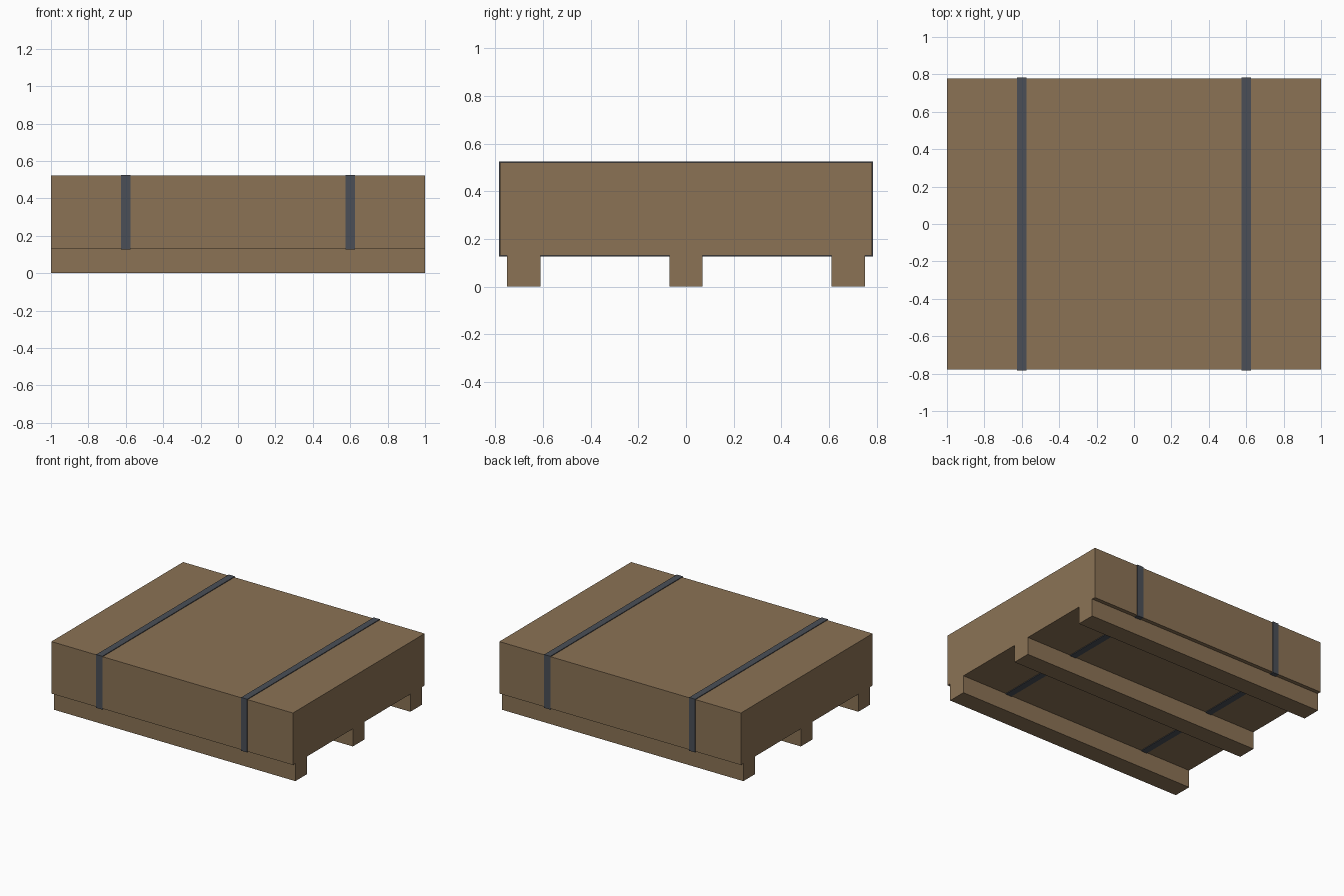
import bpy, bmesh

if "Cube" in bpy.data.objects:
    bpy.data.objects.remove(bpy.data.objects["Cube"])


def material(name, rgb):
    m = bpy.data.materials.new(name)
    m.diffuse_color = (*rgb, 1.0)
    m.use_nodes = True
    m.node_tree.nodes["Principled BSDF"].inputs["Base Color"].default_value = m.diffuse_color
    return m


WOOD = material("brown_wood", (0.258, 0.171, 0.091))
STEEL = material("dark_strap", (0.069, 0.078, 0.095))


def add_object(name, bm, mat):
    bmesh.ops.recalc_face_normals(bm, faces=bm.faces)
    me = bpy.data.meshes.new(name)
    bm.to_mesh(me)
    bm.free()
    me.materials.append(mat)
    ob = bpy.data.objects.new(name, me)
    bpy.context.collection.objects.link(ob)
    return ob


def box(name, x, y, z, mat):
    bm = bmesh.new()
    bmesh.ops.create_cube(bm, size=1)
    for v in bm.verts:
        v.co = [lo + (c + 0.5) * (hi - lo) for c, (lo, hi) in zip(v.co, (x, y, z))]
    return add_object(name, bm, mat)


def strap(name, x, width, half_y, z0, z1, t):
    """Closed rectangular band wrapped around the crate in the YZ plane."""
    bm = bmesh.new()

    def ring(px, o):
        pts = [(-half_y - o, z0 - o), (half_y + o, z0 - o),
               (half_y + o, z1 + o), (-half_y - o, z1 + o)]
        return [bm.verts.new((px, y, z)) for y, z in pts]

    a, b = x - width / 2, x + width / 2
    rings = [ring(a, 0), ring(a, t), ring(b, t), ring(b, 0)]
    for i in range(4):
        r, s = rings[i], rings[(i + 1) % 4]
        for j in range(4):
            k = (j + 1) % 4
            bm.faces.new((r[j], r[k], s[k], s[j]))
    return add_object(name, bm, STEEL)


BOTTOM, TOP, HALF_Y = 0.132, 0.521, 0.779

# Crate body
box("crate_body", (-1, 1), (-HALF_Y, HALF_Y), (BOTTOM, TOP), WOOD)

# Three runners underneath
for label, y in (("front", -0.68), ("middle", 0.0), ("back", 0.68)):
    box(label + "_runner", (-1, 1), (y - 0.07, y + 0.07), (0, BOTTOM), WOOD)

# Two straps around the crate
for label, x in (("left", -0.6), ("right", 0.6)):
    strap(label + "_strap", x, 0.05, HALF_Y, BOTTOM, TOP, 0.005)
